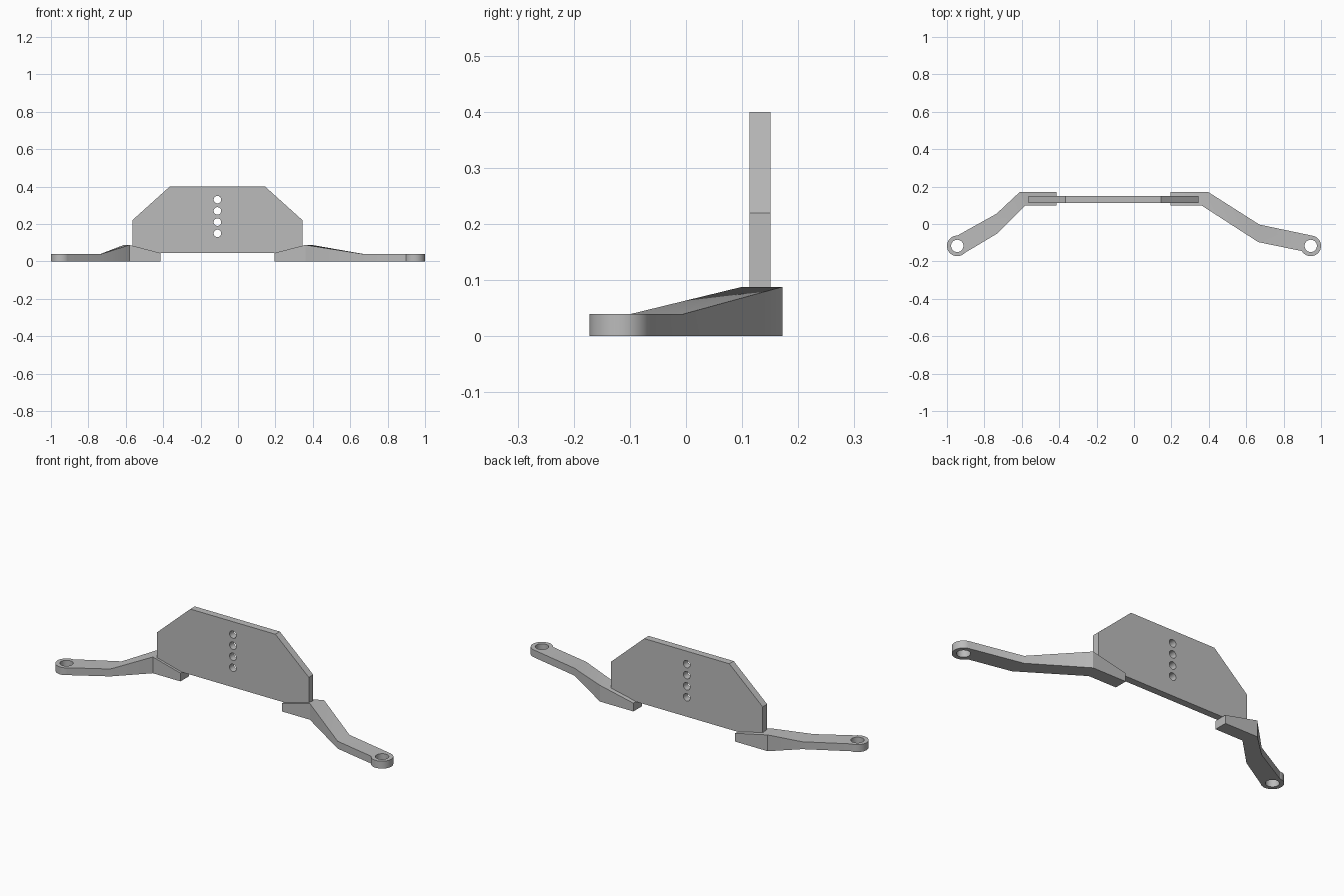
import bpy, bmesh, math
from mathutils import Matrix

cube = bpy.data.objects.get("Cube")
if cube:
    bpy.data.objects.remove(cube, do_unlink=True)

GREY = (0.5, 0.5, 0.5, 1)
grey = bpy.data.materials.new("plain_grey")
grey.use_nodes = True
grey.diffuse_color = GREY
grey.node_tree.nodes["Principled BSDF"].inputs["Base Color"].default_value = GREY


def finish(name, bm):
    bmesh.ops.recalc_face_normals(bm, faces=bm.faces)
    mesh = bpy.data.meshes.new(name)
    bm.to_mesh(mesh)
    bm.free()
    mesh.materials.append(grey)
    obj = bpy.data.objects.new(name, mesh)
    bpy.context.collection.objects.link(obj)
    return obj


def drill(obj, centers, radius, axis="Z"):
    """Cut round holes through obj, then shade its curved walls smooth."""
    bm = bmesh.new()
    turn = Matrix.Rotation(math.pi / 2, 4, "X") if axis == "Y" else Matrix()
    for c in centers:
        bmesh.ops.create_cone(bm, cap_ends=True, segments=40, radius1=radius, radius2=radius,
                              depth=0.3, matrix=Matrix.Translation(c) @ turn)
    cutter = finish("hole_cutter", bm)
    cutter.hide_render = True
    mod = obj.modifiers.new("holes", "BOOLEAN")
    mod.operation = "DIFFERENCE"
    mod.solver = "EXACT"
    mod.object = cutter
    bpy.ops.object.select_all(action="DESELECT")
    bpy.context.view_layer.objects.active = obj
    obj.select_set(True)
    bpy.ops.object.modifier_apply(modifier=mod.name)
    bpy.data.objects.remove(cutter, do_unlink=True)
    bpy.ops.object.shade_smooth_by_angle(angle=math.radians(25))


def make_arm(name, side, outer, inner, heights, eye, eye_radius=0.055, steps=36):
    """Bent arm: paired edge points with a top height each, ending in a round eye."""
    a0 = math.atan2(outer[-1][1] - eye[1], outer[-1][0] - eye[0])
    a1 = math.atan2(inner[-1][1] - eye[1], inner[-1][0] - eye[0])
    sweep = -side * ((side * (a0 - a1)) % math.tau)
    arc = [(eye[0] + eye_radius * math.cos(a0 + sweep * i / steps),
            eye[1] + eye_radius * math.sin(a0 + sweep * i / steps)) for i in range(steps + 1)]
    n = len(heights)
    outline = outer[:n] + arc + inner[:n][::-1]
    tops = heights + [heights[-1]] * len(arc) + heights[::-1]

    bm = bmesh.new()
    low = [bm.verts.new((x, y, 0)) for x, y in outline]
    high = [bm.verts.new((x, y, z)) for (x, y), z in zip(outline, tops)]
    count = len(outline)
    bm.faces.new(low)
    for i in range(count):
        j = (i + 1) % count
        bm.faces.new((low[i], low[j], high[j], high[i]))
    for i in range(n - 1):
        bm.faces.new((high[i], high[i + 1], high[count - 2 - i], high[count - 1 - i]))
    bm.faces.new(high[n - 1:count - n + 1])
    arm = finish(name, bm)
    drill(arm, [(eye[0], eye[1], 0.02)], 0.033)
    return arm


# Upright plate with clipped top corners and a column of holes
PLATE_X, HALF, TOP_HALF = -0.11, 0.455, 0.255
profile = [(-HALF, 0.045), (HALF, 0.045), (HALF, 0.22),
           (TOP_HALF, 0.40), (-TOP_HALF, 0.40), (-HALF, 0.22)]
bm = bmesh.new()
face = bm.faces.new([bm.verts.new((PLATE_X + x, 0.113, z)) for x, z in profile])
ext = bmesh.ops.extrude_face_region(bm, geom=[face])
bmesh.ops.translate(bm, vec=(0, 0.038, 0),
                    verts=[v for v in ext["geom"] if isinstance(v, bmesh.types.BMVert)])
plate = finish("upright_plate", bm)
drill(plate, [(PLATE_X, 0.132, 0.15 + 0.06 * i) for i in range(4)], 0.02, "Y")

# Arms: mounting pad, elbow, knee, then the eye
arm_heights = [0.045, 0.088, 0.04]
make_arm("left_arm", 1,
         [(0.195, 0.172), (0.395, 0.172), (0.67, -0.003), (0.957, -0.063)],
         [(0.195, 0.10), (0.36, 0.10), (0.665, -0.097), (0.897, -0.145)],
         arm_heights, (0.945, -0.117))
make_arm("right_arm", -1,
         [(-0.415, 0.172), (-0.61, 0.172), (-0.735, 0.055), (-0.945, -0.062)],
         [(-0.415, 0.10), (-0.58, 0.10), (-0.73, -0.05), (-0.905, -0.155)],
         arm_heights, (-0.945, -0.117))
